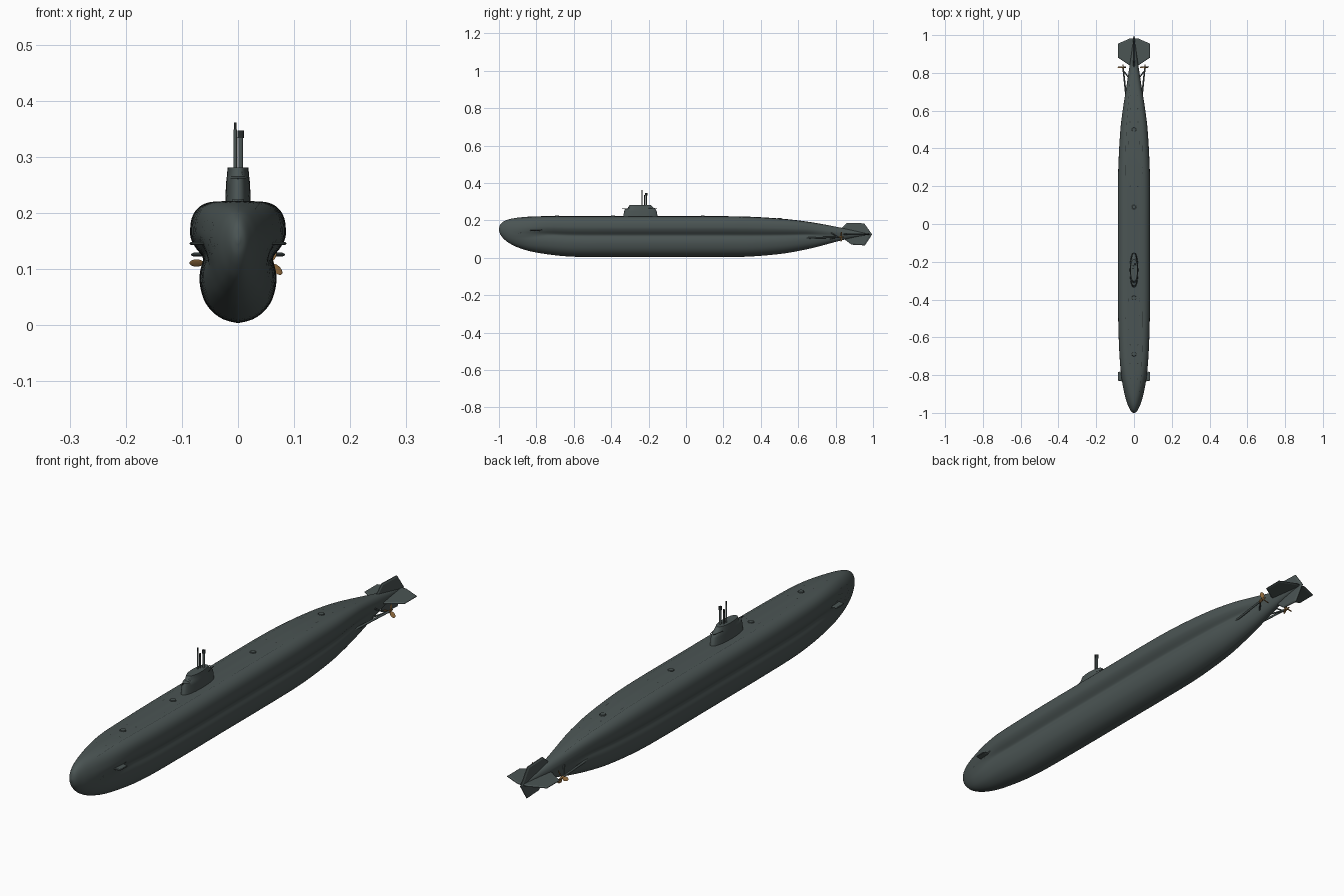
import bpy, bmesh, math
from mathutils import Vector, Matrix
from mathutils.bvhtree import BVHTree

if "Cube" in bpy.data.objects:
    bpy.data.objects.remove(bpy.data.objects["Cube"])


def material(name, rgb):
    m = bpy.data.materials.new(name)
    m.use_nodes = True
    m.diffuse_color = (*rgb, 1)
    m.node_tree.nodes["Principled BSDF"].inputs["Base Color"].default_value = (*rgb, 1)
    return m


GREY = material("slate grey", (0.07, 0.09, 0.088))
DARK = material("dark grey", (0.02, 0.025, 0.025))
BRONZE = material("bronze", (0.27, 0.14, 0.045))


def finish(name, bm, mat, smooth=True):
    bmesh.ops.recalc_face_normals(bm, faces=bm.faces)
    me = bpy.data.meshes.new(name)
    bm.to_mesh(me)
    bm.free()
    me.materials.append(mat)
    ob = bpy.data.objects.new(name, me)
    bpy.context.collection.objects.link(ob)
    if smooth:
        bpy.ops.object.select_all(action='DESELECT')
        ob.select_set(True)
        bpy.context.view_layer.objects.active = ob
        bpy.ops.object.shade_smooth_by_angle(angle=math.radians(35))
    return ob


def loft(name, rings, mat, smooth=True):
    """Skin a row of closed rings and cap both ends; also return its ray tree."""
    bm = bmesh.new()
    rows = [[bm.verts.new(p) for p in ring] for ring in rings]
    n = len(rows[0])
    for a, b in zip(rows, rows[1:]):
        for i in range(n):
            j = (i + 1) % n
            bm.faces.new((a[i], a[j], b[j], b[i]))
    bm.faces.new(rows[0])
    bm.faces.new(rows[-1])
    tree = BVHTree.FromBMesh(bm)
    finish(name, bm, mat, smooth)
    return tree


def curve(points, steps):
    """Smooth path through the given points."""
    pts = [Vector(p) for p in points]
    out = []
    for i in range(len(pts) - 1):
        p0, p1, p2, p3 = pts[max(i - 1, 0)], pts[i], pts[i + 1], pts[min(i + 2, len(pts) - 1)]
        for s in range(steps):
            t = s / steps
            out.append(p1 + (p2 - p0) * t / 2 + (p0 * 2 - p1 * 5 + p2 * 4 - p3) * t * t / 2
                       + (p1 * 3 - p0 - p2 * 3 + p3) * t ** 3 / 2)
    return out + [pts[-1]]


def rod(name, a, b, r1, r2, mat, sides=12):
    a, b = Vector(a), Vector(b)
    bm = bmesh.new()
    turn = (b - a).to_track_quat('Z', 'Y').to_matrix().to_4x4()
    bmesh.ops.create_cone(bm, cap_ends=True, segments=sides, radius1=r1, radius2=r2,
                          depth=(b - a).length, matrix=Matrix.Translation((a + b) / 2) @ turn)
    return finish(name, bm, mat)


def strip(name, tree, inner, outer, way, mat=DARK):
    """Thin painted band projected onto a surface between two paths."""
    bm = bmesh.new()
    way = Vector(way)
    rows = []
    for path in (inner, outer):
        row = []
        for p in path:
            hit, normal, _, _ = tree.ray_cast(Vector(p) - way * 3, way)
            if hit and normal.dot(way) > 0:
                normal = -normal
            row.append(bm.verts.new(hit + normal * 0.0008) if hit else None)
        rows.append(row)
    for i in range(len(rows[0]) - 1):
        quad = (rows[0][i], rows[0][i + 1], rows[1][i + 1], rows[1][i])
        if all(quad):
            bm.faces.new(quad)
    finish(name, bm, mat, False)


def ring(name, tree, centre, u, v, r_in, r_out, way):
    c, u, v = Vector(centre), Vector(u), Vector(v)
    paths = [[c + (u * math.cos(k * math.pi / 12) + v * math.sin(k * math.pi / 12)) * r
              for k in range(25)] for r in (r_in, r_out)]
    strip(name, tree, *paths, way)


def ease(t):
    t = min(max(t, 0), 1)
    return t * t * (3 - 2 * t)


# Hull: two-lobed section that rounds off into an oval at bow and stern
section = curve([(0, 0), (.3, .03), (.55, .1), (.72, .2), (.8, .33), (.79, .43), (.74, .5),
                 (.735, .535), (.78, .57), (.9, .63), (.985, .7), (1, .77), (.97, .86),
                 (.88, .93), (.72, .98), (.52, 1), (.25, 1.005), (0, 1.01)], 3)
# stations hold length, bottom, top and half width
stations = curve([(-1, .147, .156, .003), (-.993, .125, .178, .014), (-.975, .102, .194, .025),
                  (-.945, .078, .206, .038), (-.89, .052, .215, .054), (-.8, .028, .22, .069),
                  (-.63, .007, .22, .08), (-.4, .004, .22, .085), (-.1, .004, .22, .085),
                  (.2, .004, .22, .085), (.35, .007, .217, .081), (.5, .02, .208, .072),
                  (.6, .036, .198, .06), (.7, .058, .184, .045), (.8, .085, .166, .03),
                  (.9, .109, .145, .014), (.98, .122, .128, .004)], 5)
rings = []
for y, low, high, wide in stations:
    mix = ease((y + 1) / .3) * ease((.92 - y) / .3)
    half = []
    for i, p in enumerate(section):
        a = math.pi * i / (len(section) - 1)
        oval = Vector((math.sin(a), (1 - math.cos(a)) / 2))
        q = oval.lerp(p, mix)
        half.append((q.x * wide, y, low + q.y * (high - low)))
    rings.append(half + [(-x, yy, z) for x, yy, z in half[-2:0:-1]])
hull = loft("hull", rings, GREY)

# Conning tower: tapered oval rings with a raised bridge
tower_rings = []
for z, front, back, wide in [(.212, -.338, -.15, .023), (.25, -.33, -.157, .0215),
                             (.262, -.326, -.165, .0205), (.265, -.312, -.172, .02),
                             (.281, -.302, -.188, .0185)]:
    loop = []
    for k in range(32):
        a = math.tau * k / 32
        c, s = math.cos(a), math.sin(a)
        loop.append((wide * math.copysign(abs(s) ** .8, s),
                     (front + back) / 2 + (back - front) / 2 * c, z))
    tower_rings.append(loop)
tower = loft("conning_tower", tower_rings, GREY)
down, aft = (0, 0, -1), (0, 1, 0)
strip("bridge_well", tower, [(-.009, -.285, 0), (-.009, -.255, 0)],
      [(.009, -.285, 0), (.009, -.255, 0)], down)
for s in (-1, 1):
    ring("bridge_window", tower, (s * .006, 0, .271), (1, 0, 0), (0, 0, 1), 0, .0035, aft)
    rod("tower_rail", (s * .017, -.2, .264), (s * .006, -.155, .264), .0012, .0012, DARK, 6)
rod("tower_front_lip", (0, -.343, .261), (0, -.315, .261), .0015, .0015, DARK, 6)

# Masts and periscopes: x, y, top, radius, head radius
for name, x, y, top, r, head in [("tall_periscope", -.005, -.235, .361, .0032, .0025),
                                 ("snorkel_mast", .005, -.213, .347, .0042, .006),
                                 ("short_mast", -.004, -.222, .335, .003, .003)]:
    rod(name, (x, y, .27), (x, y, top - .012), r, r, GREY)
    rod(name + "_head", (x, y, top - .013), (x, y, top), head, head, DARK)


def plate(name, outline, axis, offset, thick, mat=GREY):
    """Flat fin with bevelled rims; outline is given in the fin's plane."""
    mid = sum((Vector(p) for p in outline), Vector((0, 0))) / len(outline)
    layers = []
    for d, scale in [(-.5, .9), (-.15, 1), (.15, 1), (.5, .9)]:
        pts = [mid + (Vector(p) - mid) * scale for p in outline]
        if axis == 'x':
            layers.append([(offset + d * thick, p.x, p.y) for p in pts])
        else:
            layers.append([(p.x, p.y, offset + d * thick) for p in pts])
    loft(name, layers, mat, False)


# Tail fins
plate("rudder", [(.8, .14), (.84, .166), (.862, .187), (.953, .184), (.995, .125),
                 (.957, .066), (.885, .07), (.845, .1)], 'x', 0, .009)
for s in (-1, 1):
    plate("stern_plane", [(0, .83), (s * .028, .843), (s * .084, .88), (s * .084, .955),
                          (s * .02, .983), (0, .983)], 'z', .126, .007)
    # Bow planes with their pockets
    plate("bow_plane", [(s * .05, -.835), (s * .083, -.83), (s * .086, -.82),
                        (s * .086, -.785), (s * .05, -.775)], 'z', .146, .005)
    ring("bow_plane_pocket", hull, (0, -.81, .148), (0, 1, 0), (0, 0, .22), .03, .045, (-s, 0, 0))

    # Propeller shaft, bracket and three-bladed screw
    hub = Vector((s * .058, .83, .111))
    rod("propeller_shaft", (s * .037, .63, .105), hub, .0045, .004, GREY)
    rod("upper_bracket", (s * .022, .765, .14), (s * .056, .812, .111), .003, .003, GREY, 8)
    rod("lower_bracket", (s * .02, .765, .1), (s * .056, .812, .111), .003, .003, GREY, 8)
    rod("propeller_hub", hub - Vector((0, .008, 0)), hub + Vector((0, .015, 0)),
        .006, .002, BRONZE)
    for k in range(3):
        angle = math.tau * k / 3 + (math.radians(45) if s > 0 else math.pi)
        bm = bmesh.new()
        place = (Matrix.Translation(hub) @ Matrix.Rotation(angle, 4, 'Y')
                 @ Matrix.Translation((.016, 0, 0)) @ Matrix.Rotation(math.radians(55), 4, 'X'))
        bmesh.ops.create_uvsphere(bm, u_segments=14, v_segments=8, radius=1,
                                  matrix=place @ Matrix.Diagonal((.0125, .008, .0014, 1)))
        finish("propeller_blade", bm, BRONZE)

    # Torpedo doors outlined on the bow
    ring("upper_torpedo_door", hull, (s * .053, 0, .177), (1, 0, 0), (0, 0, 1), .0095, .0105, aft)
    ring("lower_torpedo_door", hull, (s * .047, 0, .142), (.6, 0, .1), (0, 0, 1.5), .009, .0105, aft)
    ring("side_torpedo_door", hull, (0, -.93, .15), (0, 1.6, 0), (0, 0, .7), .014, .0155, (-s, 0, 0))

    # Deck slots, drain holes and the casing seams
    for y0, y1 in [(-.56, -.485), (.06, .205), (.42, .44), (.535, .545), (-.41, -.395)]:
        strip("deck_slot", hull, [(s * .029, y0, 0), (s * .029, y1, 0)],
              [(s * .032, y0, 0), (s * .032, y1, 0)], down)
    for y in (-.82, -.74, -.64, .2, .54, .61, .68):
        ring("drain_hole", hull, (s * .02, y, 0), (1, 0, 0), (0, 1, 0), 0, .003, down)
    strip("hull_seam", hull, [(s * x, -.548, 0) for x in (.06, .07, .078)],
          [(s * x, -.552, 0) for x in (.06, .07, .078)], down)
    line = [st for st in stations if -.9 < st[0] < .78]
    strip("casing_seam", hull, [(s * st[3] * .55, st[0], 0) for st in line],
          [(s * (st[3] * .55 + .0009), st[0], 0) for st in line], down)

# Deck hatches
for y in (-.69, -.39, .09, .5):
    ring("hatch_rim", hull, (0, y, 0), (1, 0, 0), (0, 1, 0), .012, .0138, down)
    top = hull.ray_cast(Vector((0, y, 1)), Vector(down))[0]
    rod("hatch_lid", top - Vector((0, 0, .003)), top + Vector((0, 0, .003)), .0115, .01, GREY, 20)
